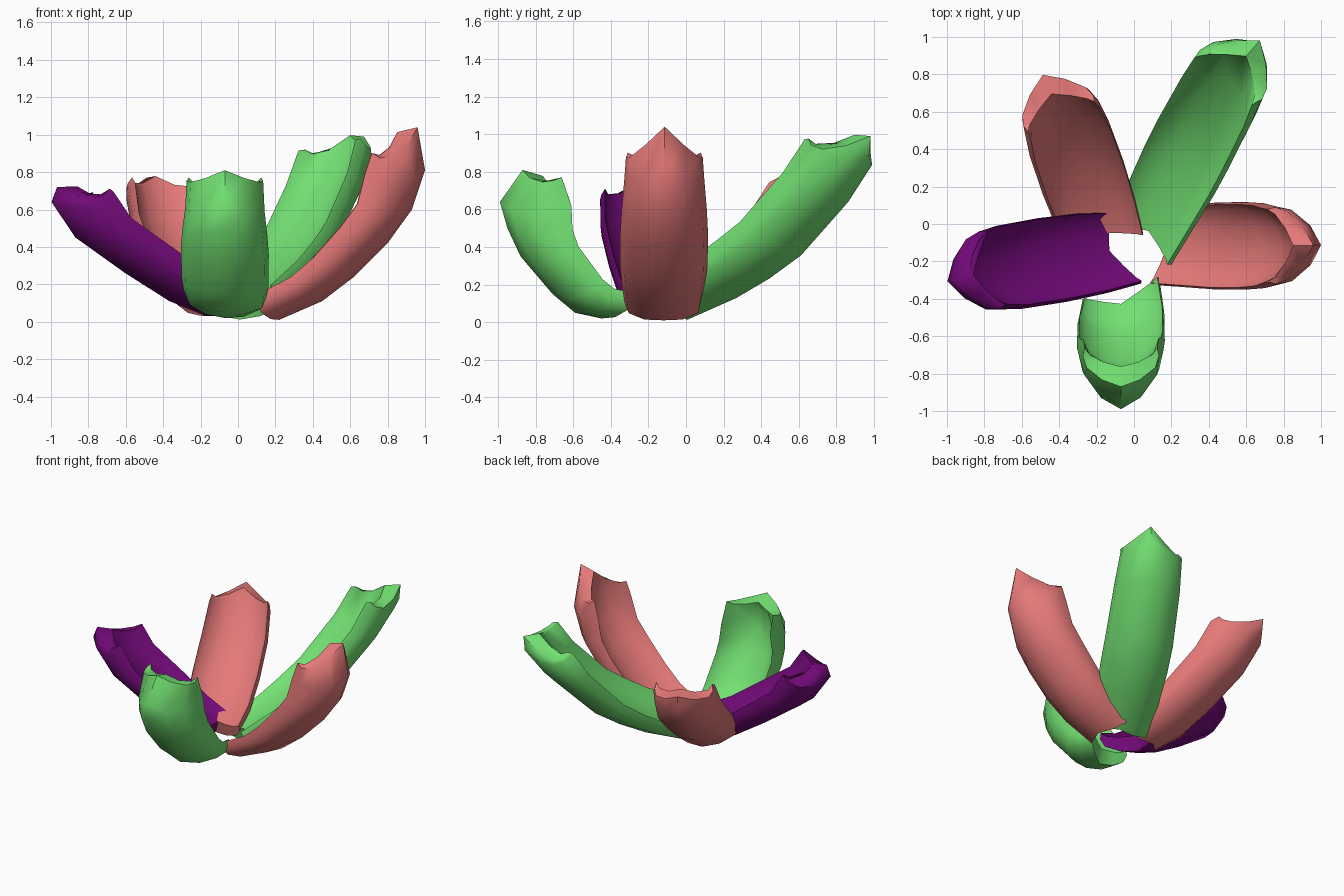
import bpy, math
from mathutils import Vector

cube = bpy.data.objects.get("Cube")
if cube:
    bpy.data.objects.remove(cube)


def make_material(name, rgb):
    m = bpy.data.materials.new(name)
    m.use_nodes = True
    m.diffuse_color = (*rgb, 1)
    m.node_tree.nodes["Principled BSDF"].inputs["Base Color"].default_value = (*rgb, 1)
    return m


coral = make_material("coral pink", (0.78, 0.19, 0.19))
green = make_material("leaf green", (0.17, 0.75, 0.17))
purple = make_material("deep purple", (0.17, 0.003, 0.19))

# Half cross-section as (side fraction, depth fraction): keeled back, shallow dished floor
OUTER = [(0, 0), (0.5, 0.13), (0.9, 0.43), (1, 0.75)]
INNER = [(0, 0), (0.45, 0.15), (0.82, 0.55), (0.95, 1)]
COUNT = 2 * len(OUTER) - 1


def mirrored(half):
    return [(-u, d) for u, d in reversed(half[1:])] + half


def petal(name, mat, base, angle, path, roll=0.0, skew=0.0, tip=0.16, cup=0.3, width=0.235):
    """Sweep a cupped section along a (distance, height) path following the petal's back."""
    a, lean = math.radians(angle), math.radians(roll)
    forward = Vector((math.cos(a), math.sin(a), 0))
    across = Vector((-math.sin(a), math.cos(a), 0))
    pts = [Vector((*base, 0)) + forward * s + Vector((0, 0, z)) for s, z in path]
    n = len(pts)
    verts, faces = [], []
    for i, p in enumerate(pts):
        t = i / (n - 1)
        # The last two rings share one direction, so the tip is cut off cleanly
        lo, hi = max(min(i - 1, n - 3), 0), min(i + 1, n - 2)
        tangent = (pts[hi] - pts[lo]).normalized()
        normal = tangent.cross(across)
        inward = normal * math.cos(lean) + across * math.sin(lean)
        side = across * math.cos(lean) - normal * math.sin(lean)
        w = width * (0.87 + 0.13 * math.sin(math.pi * min(1, t * 1.1)))
        depth = 0.17 + (cup - 0.17) * min(1, t * 1.2)
        chevron = 0.08 + 0.05 * t
        floor = 0.65 - 0.15 * t
        sink = 0
        if i == n - 1:
            depth, chevron, sink = 0.19, tip, 0.06
        for half, inner in ((OUTER, False), (INNER, True)):
            for u, d in mirrored(half):
                # Edges trail the middle: pointed tip and notched base
                back = chevron * abs(u) + skew * u * (1 - t)
                if inner:
                    back += sink * (1 - d)
                    d = floor + (1 - floor) * d
                verts.append(p + side * (u * w) + inward * (d * depth) - tangent * back)
    ring = 2 * COUNT
    for i in range(n - 1):
        q, r = i * ring, (i + 1) * ring
        # Back and floor strips
        for j in range(COUNT - 1):
            k = COUNT + j
            faces.append((q + j, r + j, r + j + 1, q + j + 1))
            faces.append((q + k, q + k + 1, r + k + 1, r + k))
        # Rims along both sides
        e = COUNT - 1
        faces.append((q, q + COUNT, r + COUNT, r))
        faces.append((q + e, r + e, r + ring - 1, q + ring - 1))
    # End caps
    m = (n - 1) * ring
    for j in range(COUNT - 1):
        k = COUNT + j
        faces.append((j, j + 1, k + 1, k))
        faces.append((m + j, m + k, m + k + 1, m + j + 1))
    mesh = bpy.data.meshes.new(name)
    mesh.from_pydata(verts, [], faces)
    mesh.materials.append(mat)
    mesh.validate()
    obj = bpy.data.objects.new(name, mesh)
    bpy.context.collection.objects.link(obj)
    bpy.ops.object.select_all(action='DESELECT')
    obj.select_set(True)
    bpy.context.view_layer.objects.active = obj
    bpy.ops.object.shade_smooth_by_angle(angle=math.radians(62))


# Backs of the petals, from base to tip
tall = [(0, .01), (.23, .11), (.4, .24), (.58, .42), (.71, .6), (.78, .81), (.74, 1.04)]
long = [(0, .03), (.3, .15), (.5, .26), (.69, .39), (.98, .68), (1.13, .88), (1.14, .99)]
steep = [(0, .02), (.14, .05), (.26, .15), (.43, .35), (.5, .5), (.54, .64), (.42, .81)]
low = [(0, .03), (.2, .11), (.44, .26), (.71, .45), (.84, .64), (.81, .72)]
mid = [(0, .03), (.22, .1), (.46, .26), (.71, .46), (.86, .66), (.87, .77)]

petal("left_petal", coral, (0.22, -0.12), 0.5, tall, tip=0.22)
petal("back_left_petal", green, (0.12, -0.015), 61, long, roll=14, tip=0.2, cup=0.27)
petal("front_petal", green, (-0.07, -0.45), -90, steep, skew=0.06, tip=0.1, cup=0.36)
petal("back_right_petal", coral, (-0.19, -0.02), 110, mid, roll=-5, cup=0.28)
petal("right_petal", purple, (-0.17, -0.16), 190, low, roll=-5, skew=0.05, cup=0.27)
